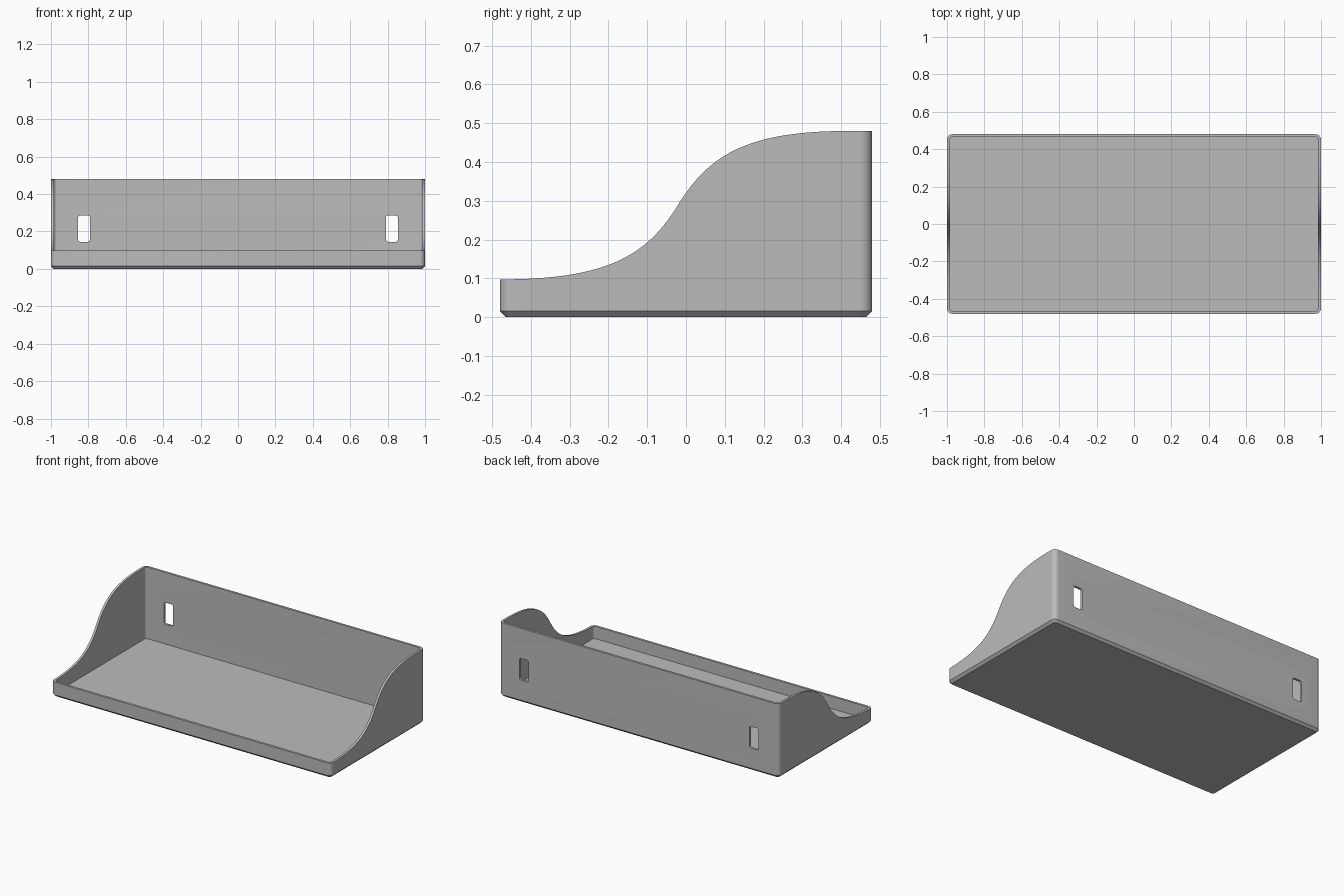
import bpy, bmesh, math
from mathutils import Vector
from mathutils.geometry import interpolate_bezier

HX, HY, RADIUS = 1.0, 0.48, 0.03
WALL, CHAMFER, FLOOR = 0.015, 0.015, 0.017

cube = bpy.data.objects.get("Cube")
if cube:
    bpy.data.objects.remove(cube, do_unlink=True)

grey = bpy.data.materials.new("plain grey")
grey.use_nodes = True
grey.diffuse_color = (0.5, 0.5, 0.5, 1)
grey.node_tree.nodes["Principled BSDF"].inputs["Base Color"].default_value = (0.5, 0.5, 0.5, 1)


def make_object(name, bm):
    bmesh.ops.recalc_face_normals(bm, faces=bm.faces)
    mesh = bpy.data.meshes.new(name)
    bm.to_mesh(mesh)
    bm.free()
    mesh.materials.append(grey)
    obj = bpy.data.objects.new(name, mesh)
    bpy.context.collection.objects.link(obj)
    return obj


# S-shaped rim of the side walls, from the low front to the tall back
low = [(-0.48, 0.097), (-0.2, 0.097), (-0.1, 0.16), (-0.02, 0.29)]
high = [(-0.02, 0.29), (0.06, 0.42), (0.16, 0.48), (0.42, 0.48)]
rim = []
for part in (low, high):
    rim += interpolate_bezier(*[Vector((y, z, 0)) for y, z in part], 28)


def rim_height(y):
    if y <= rim[0].x:
        return rim[0].y
    for a, b in zip(rim, rim[1:]):
        if a.x <= y <= b.x and b.x > a.x:
            return a.y + (b.y - a.y) * (y - a.x) / (b.x - a.x)
    return rim[-1].y


side_ys = [p.x for p in rim[:27] + rim[28:] if abs(p.x) < HY - RADIUS - 0.005]


def outline(inset):
    """Rounded rectangle, with extra points up both sides for the rim curve."""
    r, pts = RADIUS - inset, []
    corners = [(1, -1, -90), (1, 1, 0), (-1, 1, 90), (-1, -1, 180)]
    for i, (sx, sy, start) in enumerate(corners):
        for k in range(9):
            a = math.radians(start + k * 90 / 8)
            pts.append((sx * (HX - RADIUS) + r * math.cos(a),
                        sy * (HY - RADIUS) + r * math.sin(a)))
        if i == 0:
            pts += [(HX - inset, y) for y in side_ys]
        elif i == 2:
            pts += [(inset - HX, y) for y in reversed(side_ys)]
    return pts


# Tray shell: chamfered base, outer wall, rim, inner wall, floor
bm = bmesh.new()
levels = [(CHAMFER, 0.0), (0, CHAMFER), (0, None), (WALL, None), (WALL, FLOOR)]
rings = [[bm.verts.new((x, y, rim_height(y) if z is None else z)) for x, y in outline(inset)]
         for inset, z in levels]
for a, b in zip(rings, rings[1:]):
    for i in range(len(a)):
        j = (i + 1) % len(a)
        bm.faces.new((a[i], a[j], b[j], b[i]))
bm.faces.new(rings[0][::-1])
bm.faces.new(rings[-1])
tray = make_object("tray_shell", bm)


# Mounting slots cut through the back wall
def slot_cutter(name, x):
    bm = bmesh.new()
    bmesh.ops.create_cube(bm, size=1)
    bmesh.ops.scale(bm, vec=(0.065, 0.1, 0.14), verts=bm.verts)
    bmesh.ops.translate(bm, vec=(x, HY, 0.215), verts=bm.verts)
    long_edges = [e for e in bm.edges if abs(e.verts[0].co.y - e.verts[1].co.y) > 0.05]
    bmesh.ops.bevel(bm, geom=long_edges, offset=0.012, segments=4, profile=0.5, affect='EDGES')
    obj = make_object(name, bm)
    obj.hide_render = True
    return obj


bpy.context.view_layer.objects.active = tray
tray.select_set(True)
for name, x in (("right_slot_cutter", -0.823), ("left_slot_cutter", 0.823)):
    cutter = slot_cutter(name, x)
    mod = tray.modifiers.new(name, 'BOOLEAN')
    mod.operation, mod.solver, mod.object = 'DIFFERENCE', 'EXACT', cutter
    bpy.ops.object.modifier_apply(modifier=mod.name)
    bpy.data.objects.remove(cutter, do_unlink=True)

bpy.ops.object.shade_smooth_by_angle(angle=math.radians(30))
